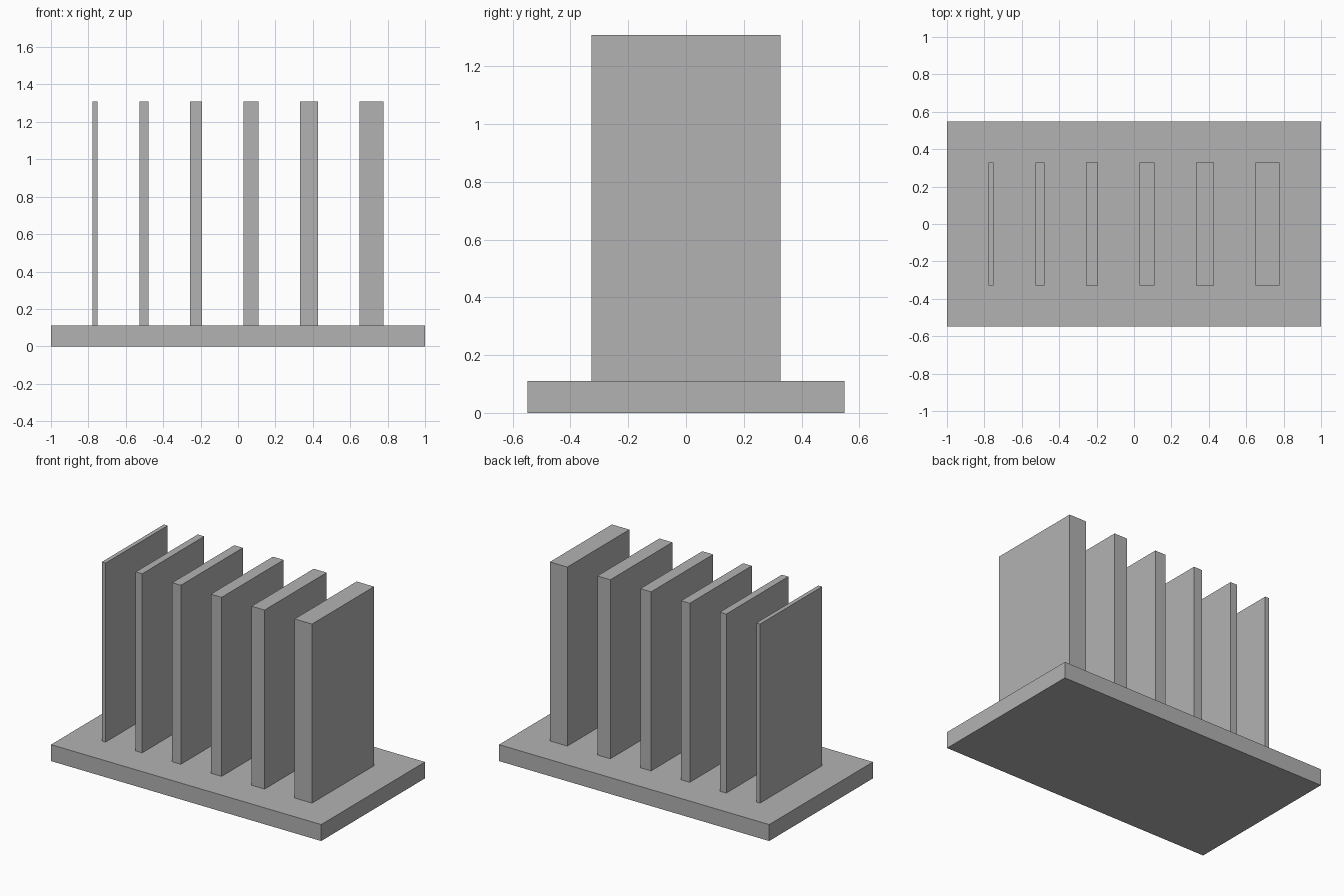
import bpy

# Remove the default cube
if "Cube" in bpy.data.objects:
    bpy.data.objects.remove(bpy.data.objects["Cube"], do_unlink=True)

# Single plain grey material
grey = bpy.data.materials.new("plain grey")
grey.use_nodes = True
colour = (0.448, 0.448, 0.448, 1)
grey.diffuse_color = colour
grey.node_tree.nodes["Principled BSDF"].inputs["Base Color"].default_value = colour


def box(name, x, width, depth, bottom, top):
    """Upright box centred on y, starting at x on its low side."""
    bpy.ops.mesh.primitive_cube_add(
        size=1, location=(x + width / 2, 0, (bottom + top) / 2))
    obj = bpy.context.object
    obj.name = name
    obj.scale = (width, depth, top - bottom)
    bpy.ops.object.transform_apply(location=False, rotation=False, scale=True)
    obj.data.materials.append(grey)
    return obj


BASE_TOP = 0.11
WALL_TOP = 1.308

# Base plate
box("base_plate", -1, 2, 1.097, 0, BASE_TOP)

# Row of upright walls, evenly spaced and growing thicker towards +x
thicknesses = [0.028, 0.048, 0.064, 0.08, 0.096, 0.129]
gap = (2 - sum(thicknesses)) / (len(thicknesses) + 1)
x = -1 + gap
for number, thickness in enumerate(thicknesses, 1):
    box(f"wall_{number}", x, thickness, 0.656, BASE_TOP, WALL_TOP)
    x += thickness + gap
